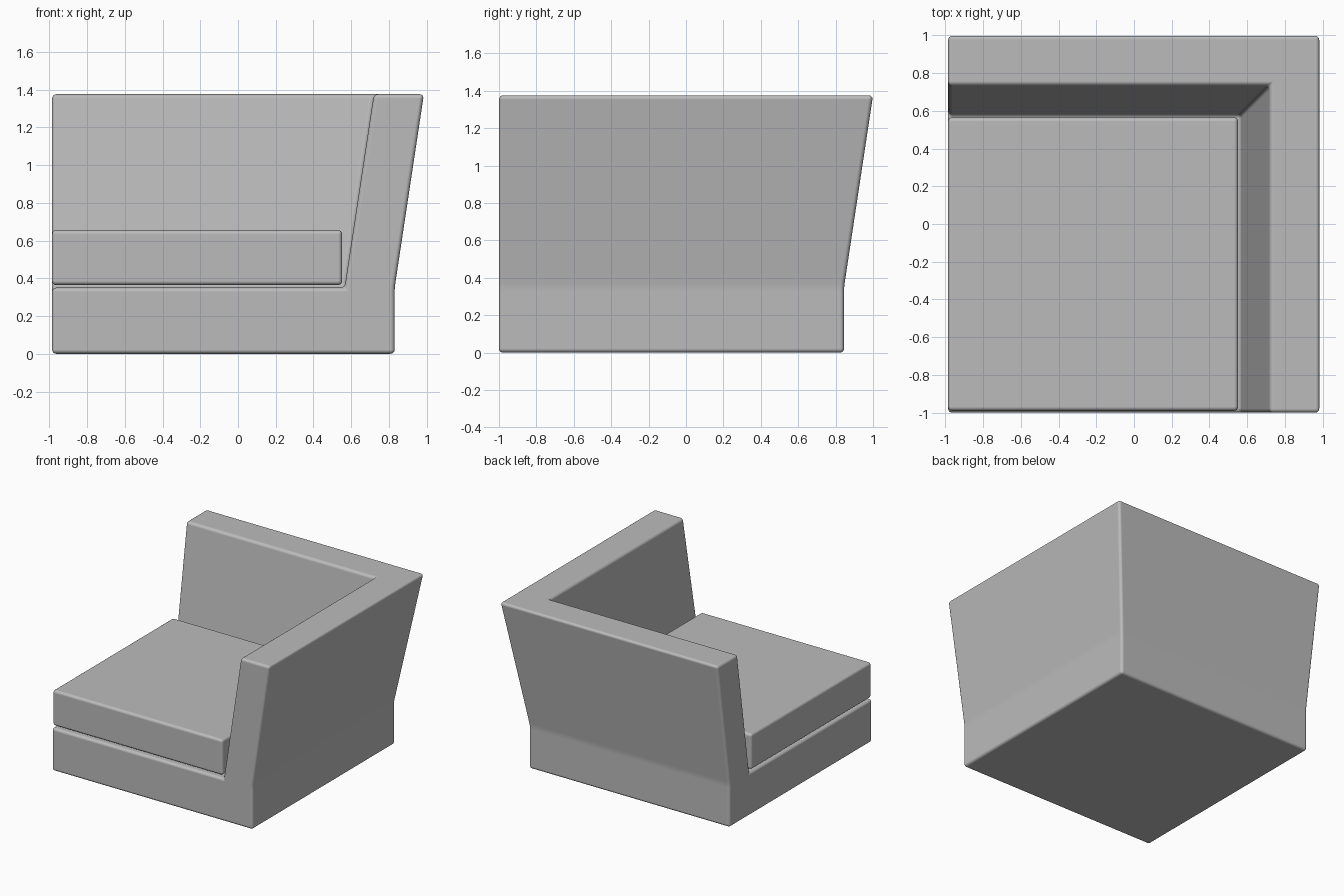
import bpy
import math

cube = bpy.data.objects.get("Cube")
if cube:
    bpy.data.objects.remove(cube, do_unlink=True)

# Grey upholstery
fabric = bpy.data.materials.new("grey_fabric")
fabric.use_nodes = True
GREY = (0.5, 0.5, 0.5, 1)
fabric.diffuse_color = GREY
fabric.node_tree.nodes["Principled BSDF"].inputs["Base Color"].default_value = GREY

LEFT, FRONT = -0.985, -1.0   # open sides of the corner seat
SHIFT = 0.015                # depth exceeds width by this much
SEAT, TOP = 0.35, 1.375


def build(name, verts, faces, radius):
    """Make a solid with softly rounded edges."""
    mesh = bpy.data.meshes.new(name)
    mesh.from_pydata(verts, [], faces)
    mesh.materials.append(fabric)
    obj = bpy.data.objects.new(name, mesh)
    bpy.context.collection.objects.link(obj)
    bpy.ops.object.select_all(action="DESELECT")
    obj.select_set(True)
    bpy.context.view_layer.objects.active = obj
    bpy.ops.object.mode_set(mode="EDIT")
    bpy.ops.mesh.select_all(action="SELECT")
    bpy.ops.mesh.normals_make_consistent(inside=False)
    bpy.ops.object.mode_set(mode="OBJECT")
    bevel = obj.modifiers.new("soft_edges", "BEVEL")
    bevel.width = radius
    bevel.segments = 4
    bevel.limit_method = "ANGLE"
    bevel.angle_limit = math.radians(5)
    bevel.harden_normals = True
    bpy.ops.object.shade_smooth_by_angle(angle=math.radians(40))
    return obj


# Frame: leaning wall profile swept round a mitred corner, closed by the seat base
profile = [(0.83, 0), (0.83, SEAT), (0.985, TOP), (0.72, TOP), (0.565, SEAT)]
n = len(profile)
verts = [(LEFT, d + SHIFT, z) for d, z in profile]
verts += [(d, d + SHIFT, z) for d, z in profile]
verts += [(d, FRONT, z) for d, z in profile]
low, high = len(verts), len(verts) + 1
verts += [(LEFT, FRONT, 0), (LEFT, FRONT, SEAT)]
faces = []
for row in (0, n):
    for i in range(n - 1):
        a = row + i
        faces.append((a, a + 1, a + n + 1, a + n))
faces += [
    (*range(n), high, low),                   # end of the back wall
    (*range(2 * n, 3 * n), high, low),        # end of the side wall
    (low, 0, n, 2 * n),                       # underside
    (high, n - 1, 2 * n - 1, 3 * n - 1),      # seat deck
]
build("sofa_frame", verts, faces, 0.022)

# Loose seat cushion
xs, ys, zs = (LEFT, 0.552), (-0.99, 0.565), (0.364, 0.655)
corners = [(x, y, z) for x in xs for y in ys for z in zs]
box = [(0, 1, 3, 2), (4, 6, 7, 5), (0, 4, 5, 1), (2, 3, 7, 6), (0, 2, 6, 4), (1, 5, 7, 3)]
build("seat_cushion", corners, box, 0.022)
